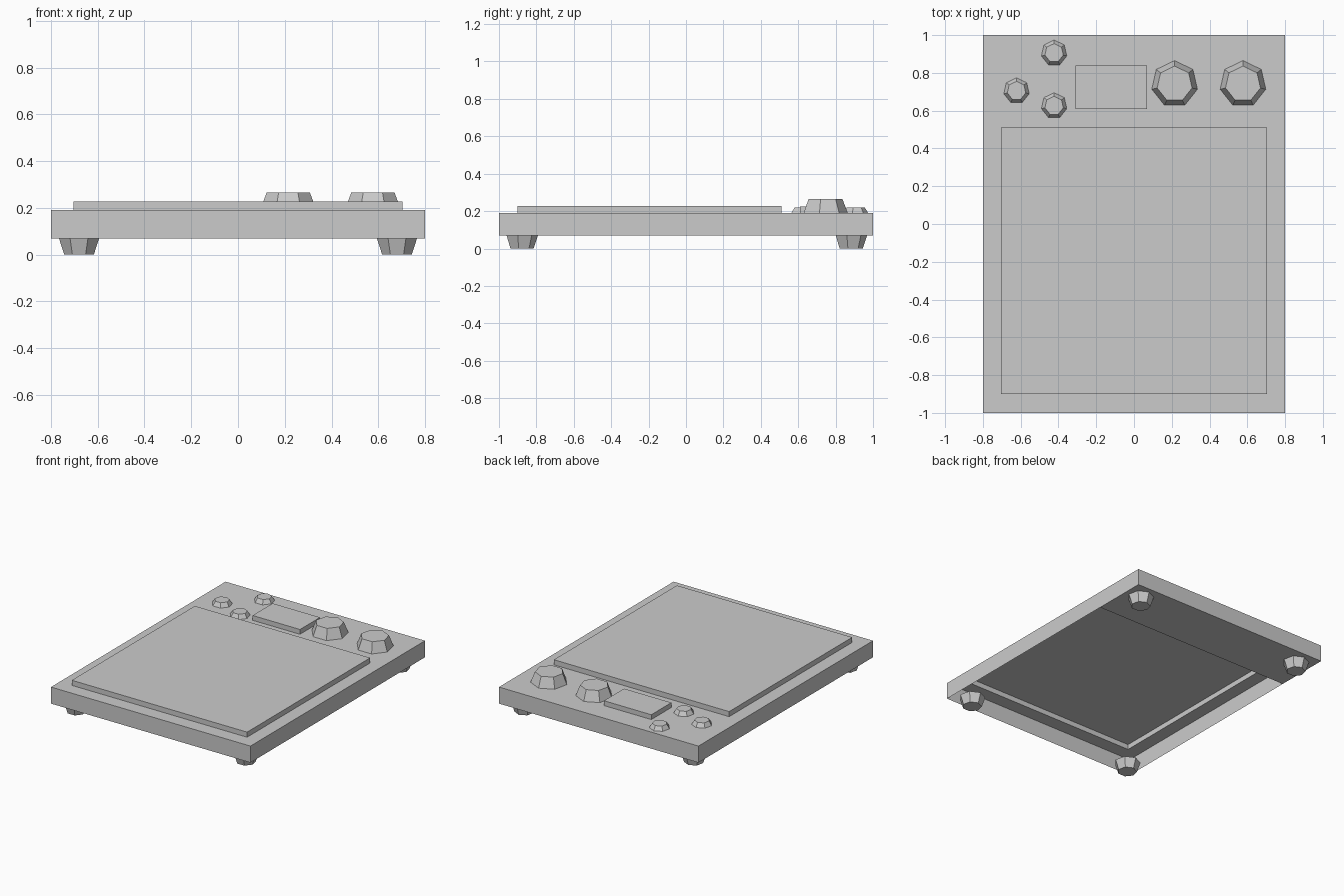
import bpy, bmesh
from math import sin, cos, tau

if "Cube" in bpy.data.objects:
    bpy.data.objects.remove(bpy.data.objects["Cube"])


def finish(name, bm):
    bmesh.ops.recalc_face_normals(bm, faces=bm.faces)
    mesh = bpy.data.meshes.new(name)
    bm.to_mesh(mesh)
    bm.free()
    ob = bpy.data.objects.new(name, mesh)
    bpy.context.collection.objects.link(ob)
    return ob


def ring(bm, points, z):
    return [bm.verts.new((x, y, z)) for x, y in points]


def rect(x0, x1, y0, y1):
    return [(x0, y0), (x1, y0), (x1, y1), (x0, y1)]


def bridge(bm, a, b):
    n = len(a)
    for i in range(n):
        j = (i + 1) % n
        bm.faces.new((a[i], a[j], b[j], b[i]))


def heptagon(x, y, r):
    return [(x - r * sin(tau * i / 7), y + r * cos(tau * i / 7)) for i in range(7)]


def prism(name, low, high, z0, z1):
    """Closed solid between two outlines."""
    bm = bmesh.new()
    a, b = ring(bm, low, z0), ring(bm, high, z1)
    bridge(bm, a, b)
    bm.faces.new(a[::-1])
    bm.faces.new(b)
    return finish(name, bm)


def frustum(name, x, y, r0, r1, z0, z1):
    return prism(name, heptagon(x, y, r0), heptagon(x, y, r1), z0, z1)


BASE, DECK, PANEL = 0.07, 0.19, 0.227

# Thin shell: side walls, deck and raised panel, open underneath
bm = bmesh.new()
outer, inner = rect(-0.8, 0.8, -1, 1), rect(-0.703, 0.703, -0.9, 0.51)
rings = [ring(bm, outer, BASE), ring(bm, outer, DECK),
         ring(bm, inner, DECK), ring(bm, inner, PANEL)]
for a, b in zip(rings, rings[1:]):
    bridge(bm, a, b)
bm.faces.new(rings[-1])
# Underside cover below the controls
rim = rings[0]
cover = ring(bm, [(0.8, 0.6), (-0.8, 0.6)], BASE)
bm.faces.new((rim[2], rim[3], cover[1], cover[0]))
finish("body_shell", bm)

# Small display block
display = rect(-0.31, 0.07, 0.61, 0.84)
prism("display", display, display, DECK, 0.225)

# Large dials
for i, x in enumerate((0.215, 0.577)):
    frustum(f"dial_{i + 1}", x, 0.741, 0.124, 0.095, DECK, 0.265)

# Small buttons
for i, (x, y) in enumerate(((-0.423, 0.905), (-0.622, 0.705), (-0.423, 0.626))):
    frustum(f"button_{i + 1}", x, y, 0.069, 0.05, DECK, 0.22)

# Feet
for sx, side in ((-1, "left"), (1, "right")):
    for sy, end in ((-1, "front"), (1, "back")):
        frustum(f"foot_{end}_{side}", sx * 0.68, sy * 0.88, 0.065, 0.088, 0, BASE)
